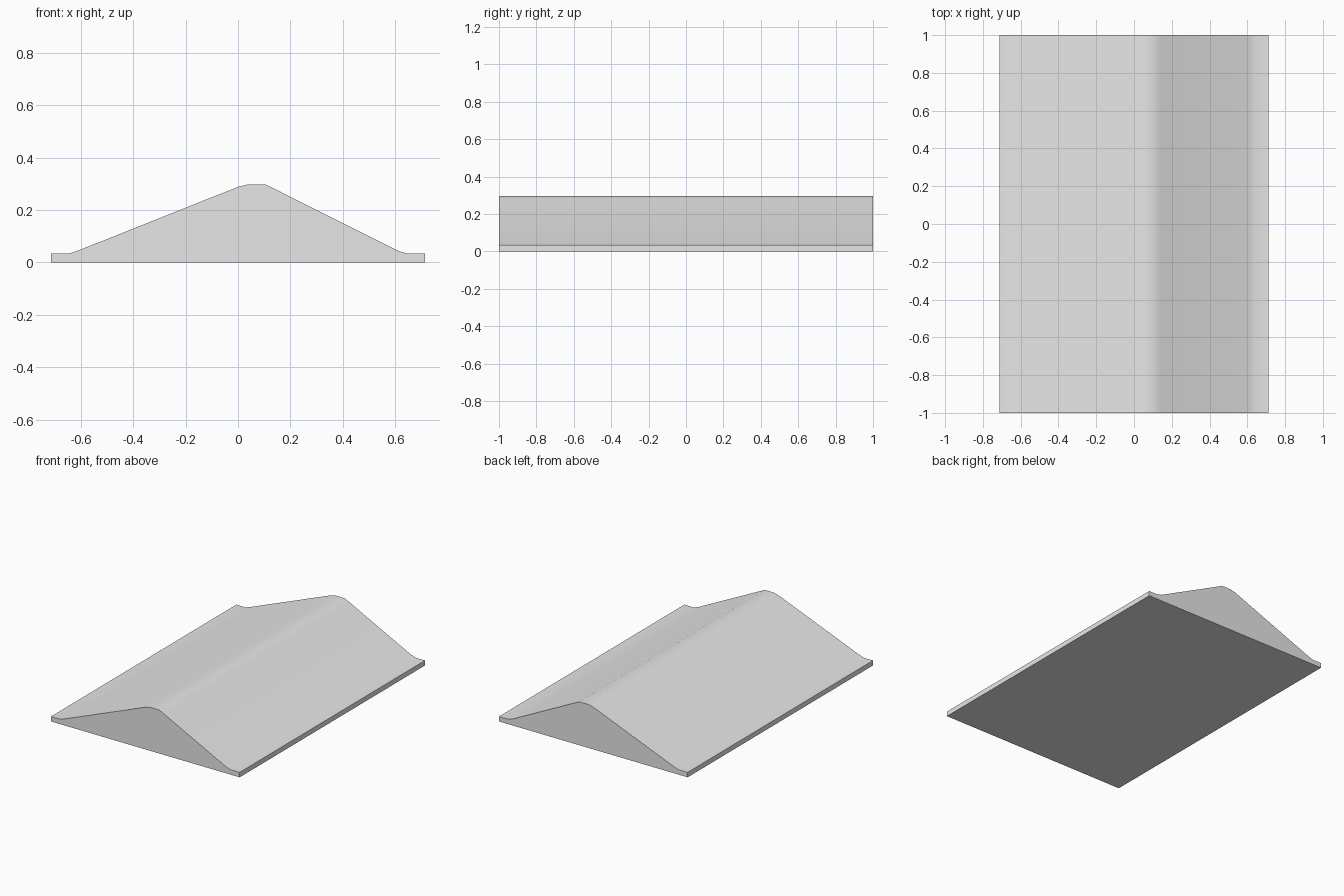
import bpy
import bmesh
import math

cube = bpy.data.objects.get("Cube")
if cube:
    bpy.data.objects.remove(cube, do_unlink=True)

HALF_WIDTH, HALF_LENGTH, LIP = 0.713, 1.0, 0.034

# Plain grey material
grey = bpy.data.materials.new("light grey")
grey.use_nodes = True
colour = (0.8, 0.8, 0.8, 1)
grey.diffuse_color = colour
grey.node_tree.nodes["Principled BSDF"].inputs["Base Color"].default_value = colour

# Cross-section: flat lips, a gentle left slope, rounded crest, steeper right slope
profile = [
    (-HALF_WIDTH, 0), (HALF_WIDTH, 0), (HALF_WIDTH, LIP),
    (0.643, LIP), (0.609, 0.045),
    (0.14, 0.28), (0.105, 0.297), (0.036, 0.297), (0, 0.288),
    (-0.61, 0.045), (-0.643, LIP), (-HALF_WIDTH, LIP),
]

# Extrude the section along the length of the ridge
bm = bmesh.new()
section = bm.faces.new([bm.verts.new((x, -HALF_LENGTH, z)) for x, z in profile])
result = bmesh.ops.extrude_face_region(bm, geom=[section], use_keep_orig=True)
moved = [v for v in result["geom"] if isinstance(v, bmesh.types.BMVert)]
bmesh.ops.translate(bm, verts=moved, vec=(0, 2 * HALF_LENGTH, 0))
bmesh.ops.recalc_face_normals(bm, faces=bm.faces)

mesh = bpy.data.meshes.new("ridge_ramp")
bm.to_mesh(mesh)
bm.free()
mesh.materials.append(grey)
ramp = bpy.data.objects.new("ridge_ramp", mesh)
bpy.context.collection.objects.link(ramp)

# Smooth crest and feet, sharp outer edges
bpy.ops.object.select_all(action="DESELECT")
ramp.select_set(True)
bpy.context.view_layer.objects.active = ramp
bpy.ops.object.shade_smooth_by_angle(angle=math.radians(30))
